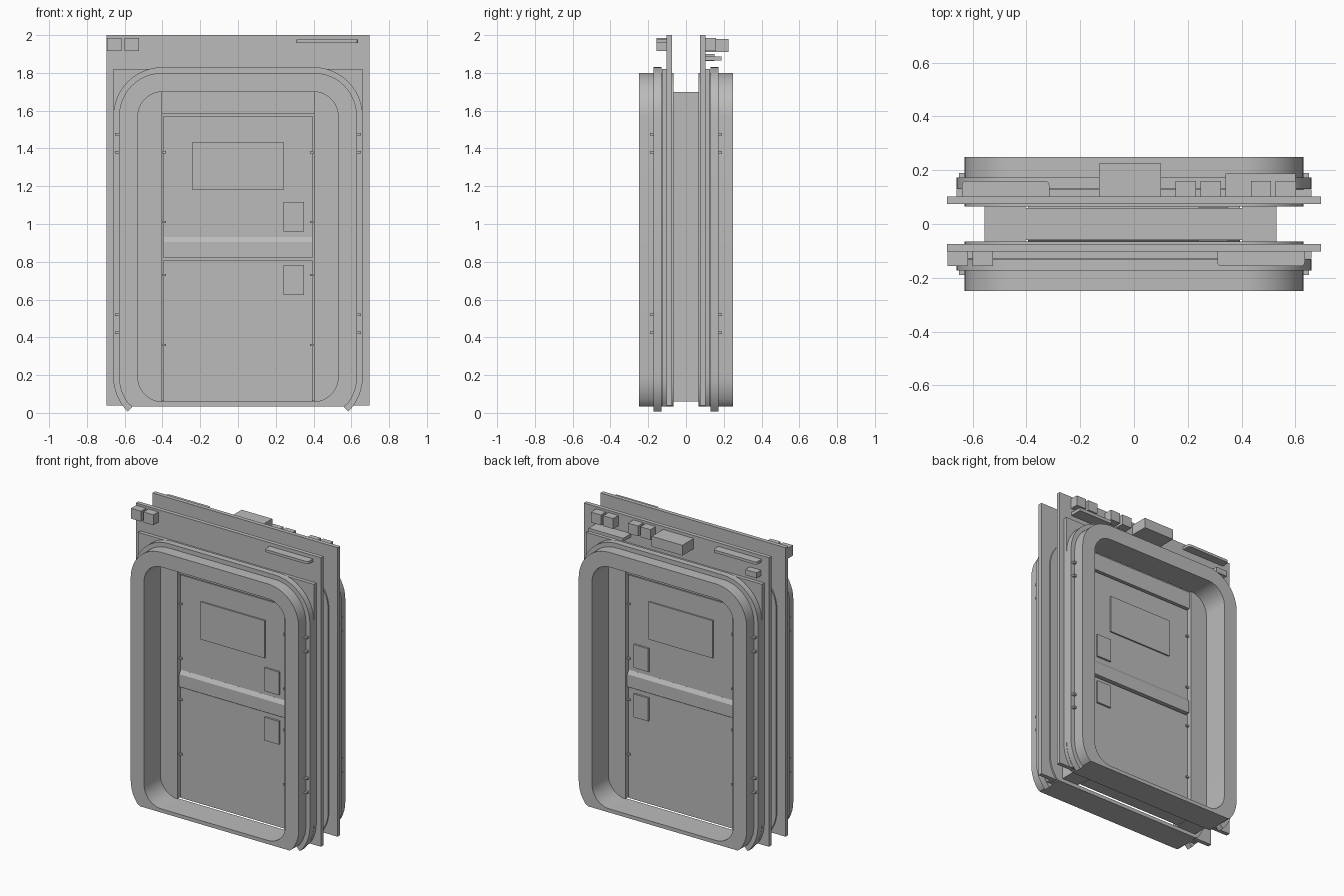
import bpy, bmesh, math
from mathutils import Matrix

cube = bpy.data.objects.get("Cube")
if cube:
    bpy.data.objects.remove(cube, do_unlink=True)

grey = bpy.data.materials.new("painted_grey_metal")
grey.use_nodes = True
grey.diffuse_color = (0.5, 0.5, 0.5, 1)
grey.node_tree.nodes["Principled BSDF"].inputs["Base Color"].default_value = (0.5, 0.5, 0.5, 1)

FLOOR = 0.035


def box(name, x, y, z, taper=1.0, rounding=0.0):
    """Box from (min, max) ranges; taper narrows the top in y."""
    bm = bmesh.new()
    bmesh.ops.create_cube(bm, size=1)
    for v in bm.verts:
        top = v.co.z > 0
        v.co = [(r[0] + r[1]) / 2 + c * abs(r[1] - r[0]) for r, c in zip((x, y, z), v.co)]
        if top:
            v.co.y *= taper
    if rounding:
        far = max((v.co.y for v in bm.verts), key=abs)
        edges = [e for e in bm.edges
                 if all(abs(v.co.y - far) < 1e-5 for v in e.verts)
                 and abs(e.verts[0].co.z - e.verts[1].co.z) > 1e-5]
        bmesh.ops.bevel(bm, geom=edges, offset=rounding, segments=4, affect='EDGES', profile=0.5)
    mesh = bpy.data.meshes.new(name)
    bm.to_mesh(mesh)
    bm.free()
    mesh.materials.append(grey)
    ob = bpy.data.objects.new(name, mesh)
    bpy.context.collection.objects.link(ob)
    return ob


def arch(offset, start=-90, end=270, steps=12, floor=None):
    """Rounded rectangle around the doorway, grown by offset, between two angles."""
    pts = []
    r = 0.13 + offset
    corners = ((0.4, 0.19, -90), (0.4, 1.57, 0), (-0.4, 1.57, 90), (-0.4, 0.19, 180))
    for cx, cz, a0 in corners:
        for i in range(steps + 1):
            a = a0 + 90 * i / steps
            if start <= a <= end:
                t = math.radians(a)
                z = cz + r * math.sin(t)
                pts.append((cx + r * math.cos(t), z if floor is None else max(z, floor)))
    return pts


def extrude(name, loops, y):
    """Extrude outlines in x-z along y; further loops become holes."""
    curve = bpy.data.curves.new(name, 'CURVE')
    curve.dimensions = '2D'
    curve.fill_mode = 'BOTH'
    curve.extrude = abs(y[1] - y[0]) / 2
    for loop in loops:
        spline = curve.splines.new('POLY')
        spline.points.add(len(loop) - 1)
        for p, (px, pz) in zip(spline.points, loop):
            p.co = (px, pz, 0, 1)
        spline.use_cyclic_u = True
    ob = bpy.data.objects.new(name, curve)
    bpy.context.collection.objects.link(ob)
    bpy.ops.object.select_all(action='DESELECT')
    ob.select_set(True)
    bpy.context.view_layer.objects.active = ob
    bpy.ops.object.convert(target='MESH')
    ob = bpy.context.view_layer.objects.active
    mesh = ob.data
    mesh.transform(Matrix.Translation((0, (y[0] + y[1]) / 2, 0)) @ Matrix.Rotation(math.pi / 2, 4, 'X'))
    bm = bmesh.new()
    bm.from_mesh(mesh)
    bmesh.ops.remove_doubles(bm, verts=bm.verts, dist=1e-5)
    bmesh.ops.recalc_face_normals(bm, faces=bm.faces)
    bm.to_mesh(mesh)
    bm.free()
    mesh.materials.clear()
    mesh.materials.append(grey)
    bpy.ops.object.shade_smooth_by_angle(angle=math.radians(30))
    return ob


def rect(x, z0, z1):
    return [(-x, z0), (x, z0), (x, z1), (-x, z1)]


# Front and back halves: wall plate, backing, deep frame, seal strip
for side, s in (("front", -1), ("back", 1)):
    def depth(a, b):
        return sorted((s * a, s * b))

    extrude(side + "_wall_plate", [rect(0.695, 0.04, 2.0), arch(0.01, floor=0.045)], depth(0.075, 0.103))
    lower = [p for p in arch(0.13, floor=FLOOR) if p[1] < 0.5]
    half = len(lower) // 2
    backing = lower[:half] + [(0.66, 1.82), (-0.66, 1.82)] + lower[half:]
    extrude(side + "_backing_plate", [backing, arch(0.01, floor=0.045)], depth(0.103, 0.128))
    extrude(side + "_deep_frame", [arch(0.1, floor=FLOOR), arch(0)], depth(0.065, 0.25))
    strip = arch(0.13, -45, 225) + arch(0.095, -45, 225)[::-1]
    extrude(side + "_seal_strip", [strip], depth(0.13, 0.172))

    # Small fasteners on the frame sides and the door edges
    for m in (-1, 1):
        for z in (1.475, 1.38, 0.52, 0.425):
            box(side + "_frame_fastener", sorted((m * 0.625, m * 0.65)), depth(0.17, 0.19), (z - 0.007, z + 0.007))
        for z in (1.38, 1.01, 0.73, 0.36):
            box(side + "_door_hinge", sorted((m * 0.38, m * 0.4)), depth(0.04, 0.06), (z - 0.006, z + 0.006))

# Central wall with the door set into it
box("core_panel", (-0.54, 0.52), (-0.035, 0.035), (0.062, 1.695))
box("left_jamb", (0.403, 0.53), (-0.075, 0.075), (0.06, 1.7))
box("right_jamb", (-0.555, -0.403), (-0.075, 0.075), (0.06, 1.7))
box("door_header", (-0.403, 0.403), (-0.06, 0.06), (1.582, 1.7))
box("upper_door", (-0.395, 0.395), (-0.05, 0.05), (0.82, 1.572))
box("lower_door", (-0.395, 0.395), (-0.05, 0.05), (0.06, 0.81))
box("door_rail", (-0.395, 0.395), (-0.066, 0.066), (0.82, 0.905))
box("door_rail_slope", (-0.395, 0.395), (-0.066, 0.066), (0.905, 0.93), taper=0.76)
box("door_window", (-0.24, 0.24), (-0.06, 0.06), (1.18, 1.435))
for z in (0.96, 0.625):
    box("handle_plate", (0.24, 0.35), (-0.063, 0.063), (z, z + 0.157))

# Equipment along the top of the wall plates
UNIT = (1.915, 1.985)
for x in (-0.693, -0.6):
    box("front_control_box", (x, x + 0.075), (-0.157, -0.1), UNIT)
for x in (0.155, 0.248, 0.435, 0.527):
    box("back_control_box", (x, x + 0.075), (0.1, 0.16), UNIT)
box("front_light_bar", (0.31, 0.635), (-0.157, -0.1), (1.958, 1.976), rounding=0.015)
box("back_light_bar", (-0.64, -0.315), (0.1, 0.16), (1.958, 1.976), rounding=0.015)
box("back_motor_box", (-0.13, 0.1), (0.1, 0.225), (1.91, 1.98))
box("back_shelf", (0.34, 0.6), (0.1, 0.187), (1.865, 1.887))
box("back_small_box", (-0.635, -0.55), (0.1, 0.15), (1.862, 1.9))
